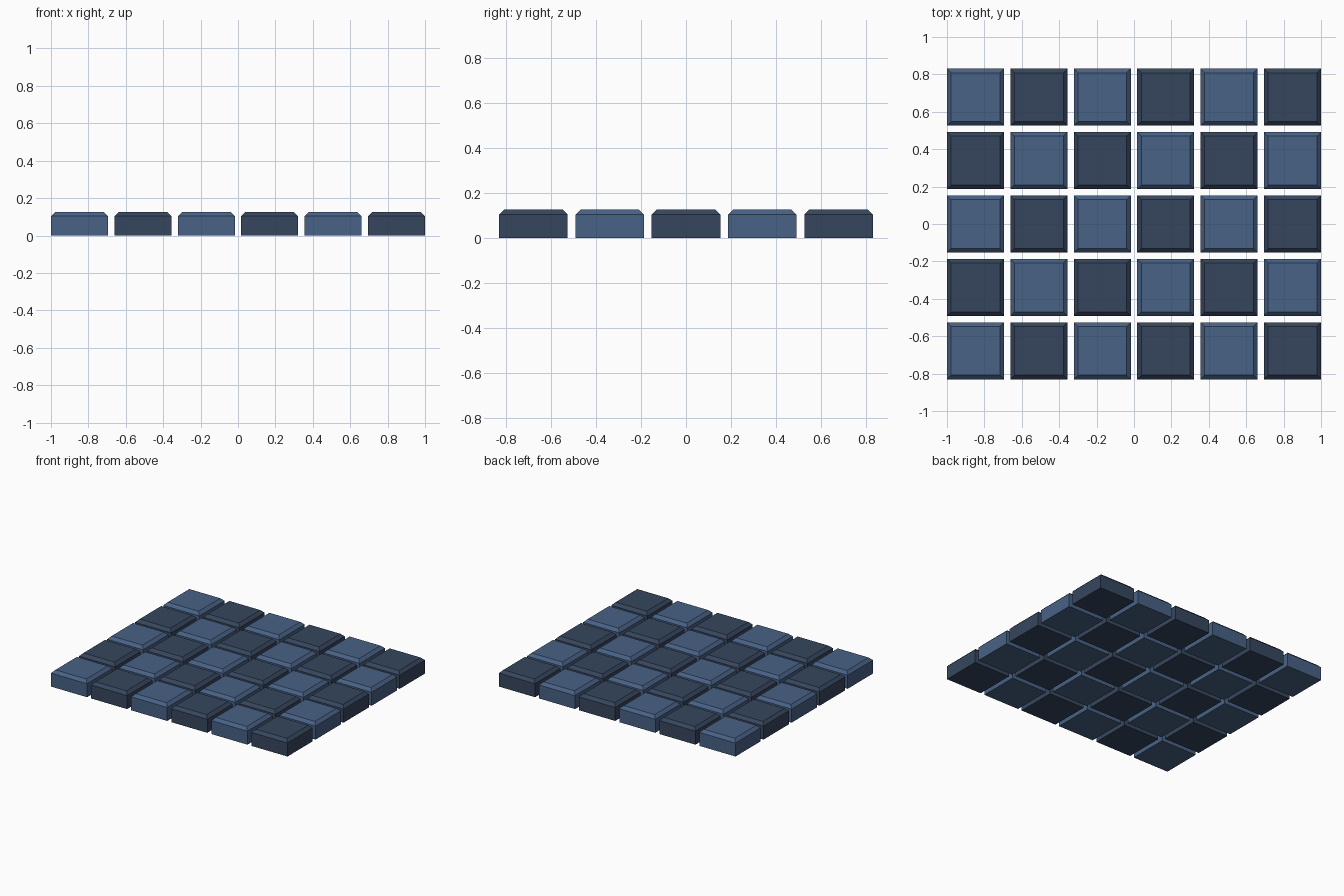
import bpy, bmesh

if "Cube" in bpy.data.objects:
    bpy.data.objects.remove(bpy.data.objects["Cube"])

COLS, ROWS = 6, 5
PITCH = 0.339           # tile spacing
SIZE = 0.305            # tile width
HEIGHT = 0.125
CHAMFER = 0.022


def material(name, color):
    m = bpy.data.materials.new(name)
    m.diffuse_color = (*color, 1.0)
    m.use_nodes = True
    m.node_tree.nodes["Principled BSDF"].inputs["Base Color"].default_value = m.diffuse_color
    return m


light = material("light_slate_blue", (0.065, 0.122, 0.238))
dark = material("dark_slate_blue", (0.037, 0.061, 0.112))


def tile_mesh(name, mat):
    # square block with chamfered top rim
    bm = bmesh.new()
    bmesh.ops.create_cube(bm, size=1.0)
    for v in bm.verts:
        v.co.x *= SIZE
        v.co.y *= SIZE
        v.co.z = (v.co.z + 0.5) * HEIGHT
    rim = [e for e in bm.edges if all(v.co.z > HEIGHT * 0.9 for v in e.verts)]
    bmesh.ops.bevel(bm, geom=rim, offset=CHAMFER, segments=1, affect='EDGES')
    me = bpy.data.meshes.new(name)
    bm.to_mesh(me)
    bm.free()
    me.materials.append(mat)
    return me


meshes = [tile_mesh("light_tile", light), tile_mesh("dark_tile", dark)]

# checkerboard of separate tiles, light at the front left
for j in range(ROWS):
    for i in range(COLS):
        me = meshes[(i + j) % 2]
        ob = bpy.data.objects.new(f"{me.name}_{j}_{i}", me)
        ob.location = ((i - (COLS - 1) / 2) * PITCH, (j - (ROWS - 1) / 2) * PITCH, 0)
        bpy.context.collection.objects.link(ob)
